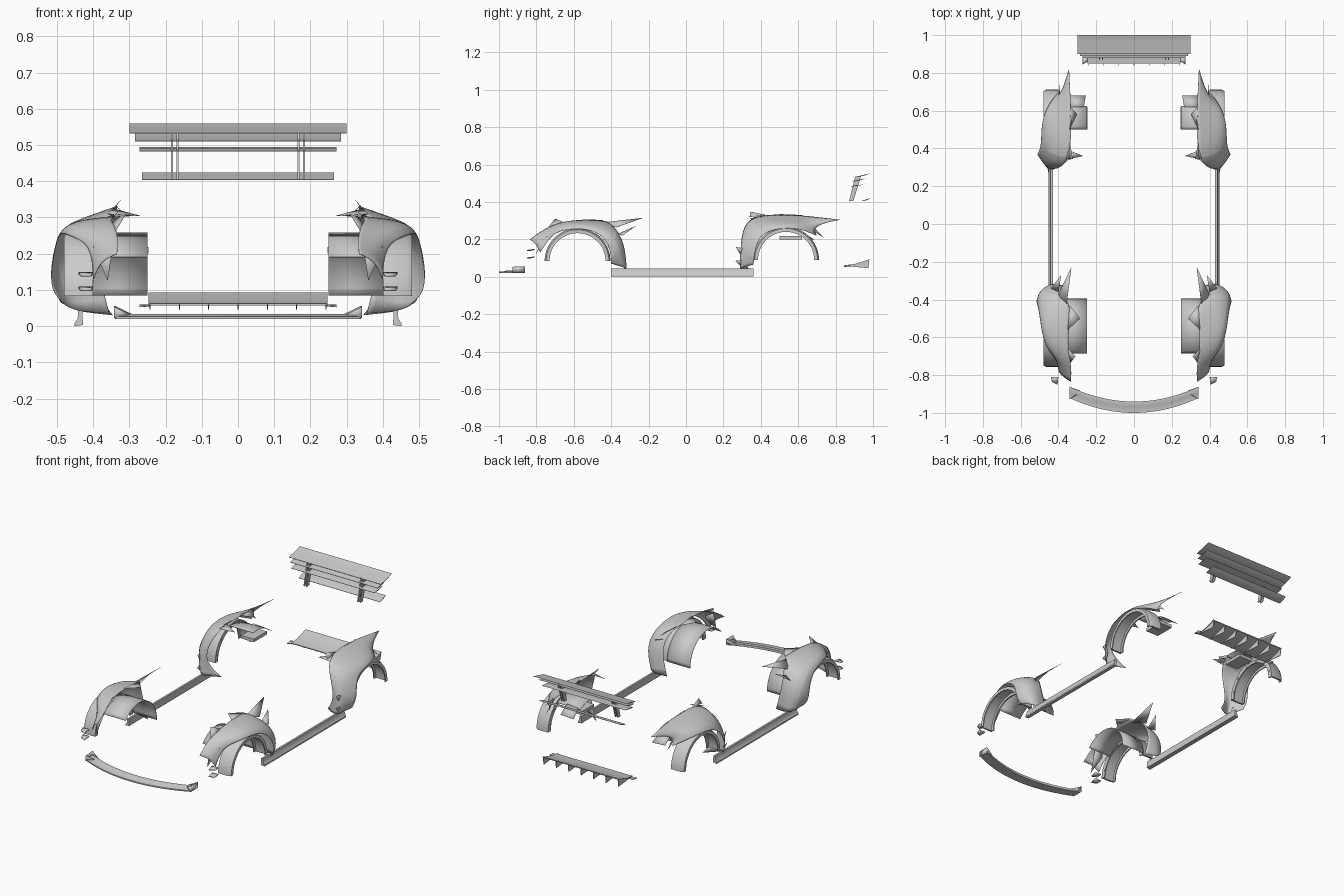
import bpy, bmesh, math
from mathutils import Vector

grey = bpy.data.materials.new("light_grey")
grey.diffuse_color = (0.6, 0.6, 0.6, 1)


def build(name, verts, faces, mirror=False, thick=0.0, angle=35, subdiv=0):
    me = bpy.data.meshes.new(name)
    me.from_pydata([Vector(v) for v in verts], [], faces)
    bm = bmesh.new()
    bm.from_mesh(me)
    bmesh.ops.recalc_face_normals(bm, faces=bm.faces)
    bm.to_mesh(me)
    bm.free()
    me.materials.append(grey)
    ob = bpy.data.objects.new(name, me)
    bpy.context.collection.objects.link(ob)
    if subdiv:
        m = ob.modifiers.new("smooth", 'SUBSURF')
        m.levels = m.render_levels = subdiv
        m.boundary_smooth = 'PRESERVE_CORNERS'
    if thick:
        m = ob.modifiers.new("sheet", 'SOLIDIFY')
        m.thickness = thick
    if mirror:
        ob.modifiers.new("other_side", 'MIRROR').use_mirror_merge = False
    bpy.ops.object.select_all(action='DESELECT')
    ob.select_set(True)
    bpy.context.view_layer.objects.active = ob
    bpy.ops.object.shade_smooth_by_angle(angle=math.radians(angle))
    return ob


def loft(name, rows, closed=False, caps=False, **kw):
    n = len(rows[0])
    faces = []
    for i in range(len(rows) - 1):
        for j in range(n if closed else n - 1):
            k = (j + 1) % n
            faces.append((i * n + j, i * n + k, (i + 1) * n + k, (i + 1) * n + j))
    if caps:
        faces += [tuple(range(n)), tuple(range((len(rows) - 1) * n, len(rows) * n))]
    return build(name, [v for r in rows for v in r], faces, **kw)


def along_x(name, profile, half, **kw):
    # extrude a closed (y, z) profile across the car
    return loft(name, [[(x, y, z) for y, z in profile] for x in (-half, half)],
                closed=True, caps=True, **kw)


def box(name, a, b, **kw):
    prof = [(a[1], a[2]), (b[1], a[2]), (b[1], b[2]), (a[1], b[2])]
    return loft(name, [[(x, y, z) for y, z in prof] for x in (a[0], b[0])],
                closed=True, caps=True, **kw)


def arc_rows(yc, zc, profile, a0, a1, n=28):
    # sweep an (x, radius) profile around the wheel axis
    rows = []
    for i in range(n + 1):
        t = math.radians(a0 + (a1 - a0) * i / n)
        rows.append([(x, yc + r * math.cos(t), zc + r * math.sin(t)) for x, r in profile])
    return rows


# front splitter: curved blade with a small rear step and end plates
rows = []
for i in range(25):
    x = -0.34 + 0.68 * i / 24
    d = 0.078 * (x / 0.34) ** 2
    rows.append([(x, y + d, z) for y, z in
                 ((-1.0, 0.02), (-0.94, 0.02), (-0.94, 0.033), (-0.963, 0.033),
                  (-0.972, 0.028), (-1.0, 0.027))])
loft("front_splitter", rows, closed=True, caps=True)
build("splitter_end_plate",
      [(0.342, -0.928, 0.022), (0.342, -0.862, 0.022), (0.342, -0.862, 0.056),
       (0.342, -0.928, 0.053), (0.295, -0.90, 0.03), (0.285, -0.882, 0.03)],
      [(0, 1, 2, 3), (0, 3, 4), (1, 2, 5)], mirror=True, thick=0.003)

# side skirts, leaning slightly outward at the foot
sk = [(0.428, 0.003), (0.452, 0.0), (0.452, 0.008), (0.443, 0.02), (0.441, 0.043), (0.430, 0.043)]
loft("side_skirt", [[(x, y, z) for x, z in sk] for y in (-0.40, 0.36)],
     closed=True, caps=True, mirror=True)

# wheel arch flares with bolts
for tag, yc, zc in (("front", -0.58, 0.083), ("rear", 0.535, 0.09)):
    loft(tag + "_arch_flare",
         arc_rows(yc, zc, [(0.40, 0.15), (0.40, 0.176), (0.465, 0.176), (0.48, 0.168), (0.48, 0.15),
                           (0.474, 0.15), (0.474, 0.165), (0.407, 0.165), (0.407, 0.15)], 0, 180),
         closed=True, caps=True, mirror=True)
    for k in range(6):
        t = math.radians(15 + 30 * k)
        y, z = yc + 0.158 * math.cos(t), zc + 0.158 * math.sin(t)
        box(tag + "_flare_bolt", (0.397, y - 0.004, z - 0.004), (0.40, y + 0.004, z + 0.004), mirror=True)

# front fender shell: lip, bulge, shoulder, inner edge from nose to door
front = [
    [(.40, -.78, .13), (.385, -.80, .17), (.36, -.82, .19), (.335, -.835, .20)],
    [(.405, -.72, .225), (.39, -.735, .24), (.36, -.75, .25), (.33, -.76, .255)],
    [(.465, -.66, .25), (.45, -.66, .275), (.40, -.66, .29), (.35, -.67, .295)],
    [(.492, -.56, .262), (.475, -.56, .287), (.42, -.56, .30), (.345, -.56, .306)],
    [(.502, -.46, .235), (.495, -.45, .26), (.44, -.44, .29), (.335, -.44, .302)],
    [(.517, -.41, .17), (.51, -.37, .20), (.45, -.355, .25), (.36, -.40, .29)],
    [(.517, -.40, .10), (.50, -.34, .12), (.44, -.32, .15), (.40, -.33, .20)],
    [(.49, -.40, .07), (.47, -.33, .05), (.43, -.31, .04), (.355, -.33, .035)]]
loft("front_fender", front, mirror=True, thick=0.002, subdiv=2)

# rear fender shell from door to tail
rear = [
    [(.49, .36, .065), (.46, .31, .05), (.44, .27, .04), (.345, .34, .03)],
    [(.517, .365, .12), (.48, .31, .12), (.45, .28, .11), (.42, .29, .12)],
    [(.505, .38, .19), (.48, .34, .20), (.45, .30, .20), (.40, .295, .22)],
    [(.49, .42, .24), (.475, .39, .265), (.42, .34, .30), (.345, .33, .325)],
    [(.492, .52, .265), (.475, .52, .287), (.42, .52, .305), (.33, .50, .335)],
    [(.465, .62, .255), (.45, .62, .28), (.40, .63, .30), (.335, .63, .328)],
    [(.40, .70, .22), (.40, .68, .25), (.375, .72, .285), (.345, .82, .305)]]
loft("rear_fender", rear, mirror=True, thick=0.002, subdiv=2)


# jagged torn edges on the shells
def shards(name, tris):
    build(name, [v for t in tris for v in t],
          [(3 * i, 3 * i + 1, 3 * i + 2) for i in range(len(tris))], mirror=True, thick=0.001)


shards("front_fender_shards", [
    [(.36, -.45, .29), (.40, -.37, .265), (.332, -.23, .315)],
    [(.40, -.36, .23), (.44, -.34, .22), (.385, -.27, .27)],
    [(.35, -.56, .305), (.34, -.43, .30), (.285, -.50, .305)],
    [(.40, -.74, .22), (.34, -.74, .255), (.36, -.80, .125)],
    [(.35, -.66, .295), (.34, -.74, .26), (.31, -.70, .31)]])
shards("rear_fender_shards", [
    [(.345, .34, .32), (.34, .43, .33), (.325, .345, .348)],
    [(.36, .34, .31), (.345, .39, .325), (.27, .36, .305)],
    [(.39, .66, .29), (.40, .62, .28), (.395, .735, .21)],
    [(.34, .50, .335), (.335, .62, .33), (.30, .58, .30)],
    [(.45, .29, .06), (.46, .31, .09), (.45, .262, .085)],
    [(.45, .29, .12), (.46, .31, .15), (.45, .266, .16)]])

# inner liners
loft("front_wheel_liner", arc_rows(-0.56, 0.085, [(0.25, 0.165), (0.40, 0.165)], 0, 140, 20),
     mirror=True, thick=0.002)
box("rear_liner_bracket", (0.247, 0.50, 0.20), (0.33, 0.62, 0.218), mirror=True)
loft("rear_wheel_liner", arc_rows(0.535, 0.09, [(0.25, 0.168), (0.40, 0.168)], 58, 102, 8),
     mirror=True, thick=0.002)
build("rear_liner_tab", [(.265, .62, .235), (.34, .62, .24), (.34, .68, .20), (.255, .68, .195)],
      [(0, 1, 2, 3)], mirror=True, thick=0.002)

# small nose canards
for z in (0.103, 0.143):
    build("canard", [(.40, -.81, z), (.44, -.81, z), (.435, -.835, z - .006), (.405, -.85, z - .006)],
          [(0, 1, 2, 3)], mirror=True, thick=0.006)


# rear wing: stacked curved blades
def blade(name, half, y0, z0, y1, z1, sag=0.006, th=0.005):
    top, low = [], []
    for i in range(9):
        t = i / 8
        y, z = y0 + (y1 - y0) * t, z0 + (z1 - z0) * t - sag * 4 * t * (1 - t)
        top.append((y, z + th * math.sin(math.pi * min(1, t + .1))))
        low.append((y, z))
    along_x(name, low + top[::-1], half)


blade("wing_top_blade", 0.30, 0.90, 0.532, 1.0, 0.56)
blade("wing_second_blade", 0.285, 0.89, 0.510, 0.97, 0.532)
blade("wing_third_blade", 0.272, 0.88, 0.482, 0.955, 0.494, 0.002)
blade("wing_lower_blade", 0.265, 0.94, 0.404, 0.995, 0.424, 0.004)

# wing supports, two thin plates each side
for x in (0.167, 0.182):
    loft("wing_support", [[(xx, y, z) for y, z in
                           ((0.872, 0.405), (0.895, 0.405), (0.935, 0.535), (0.905, 0.535))]
                          for xx in (x - 0.003, x + 0.003)], closed=True, caps=True, mirror=True)

# rear diffuser: sloping tray with fins below
along_x("diffuser_tray", [(0.85, 0.057), (0.90, 0.063), (0.94, 0.075), (0.98, 0.088), (0.98, 0.093),
                          (0.94, 0.080), (0.90, 0.068), (0.85, 0.062)], 0.247)
for i in range(7):
    x = -0.243 + 0.081 * i
    loft("diffuser_fin", [[(xx, y, z) for y, z in ((0.84, 0.058), (0.975, 0.046), (0.98, 0.088), (0.92, 0.070))]
                          for xx in (x - 0.0015, x + 0.0015)], closed=True, caps=True)
build("diffuser_side_lip", [(.245, .88, .06), (.245, .86, .058), (.272, .845, .056), (.272, .88, .06)],
      [(0, 1, 2, 3)], mirror=True, thick=0.004)
